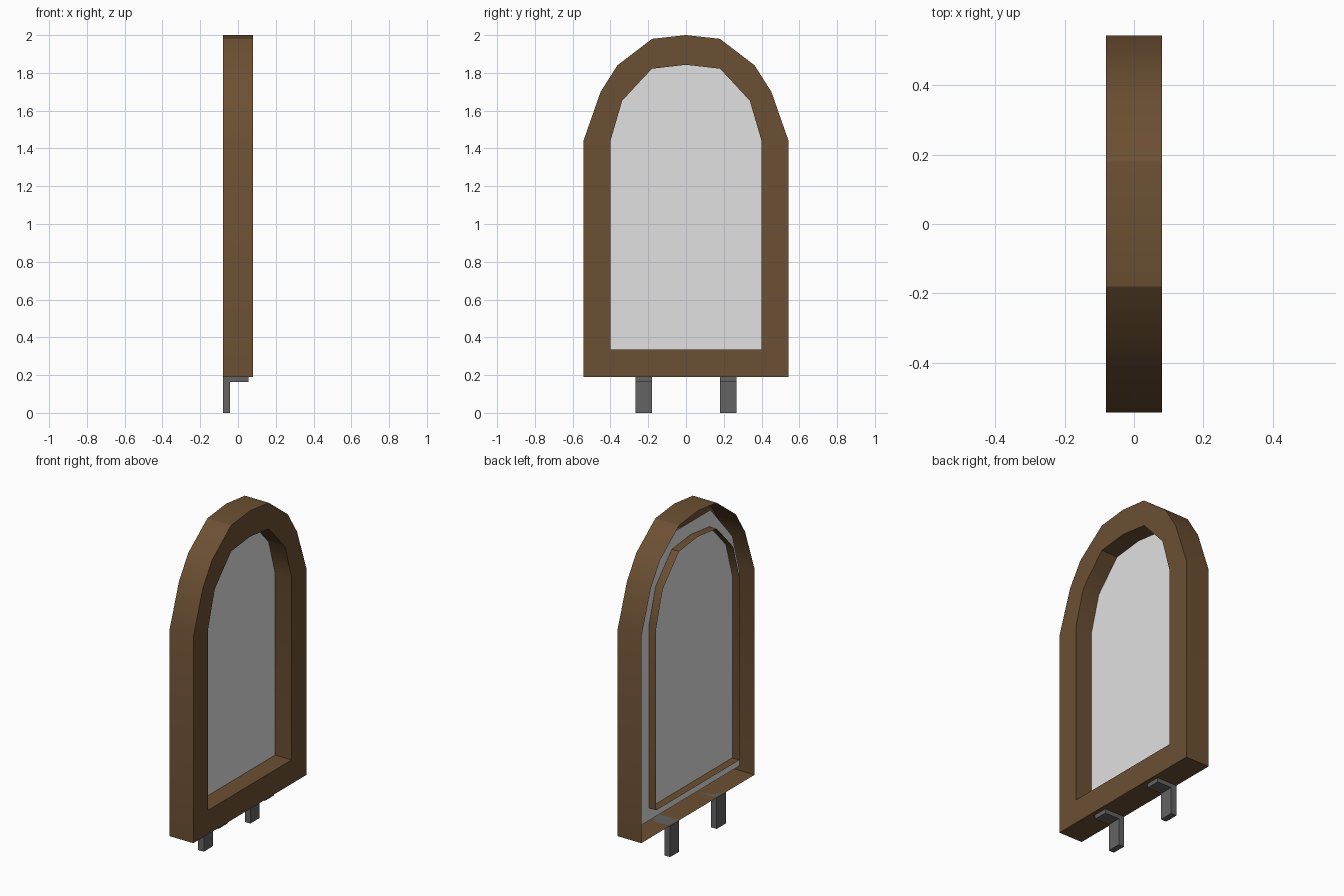
import bpy, bmesh, math

if "Cube" in bpy.data.objects:
    bpy.data.objects.remove(bpy.data.objects["Cube"])


def material(name, rgb):
    m = bpy.data.materials.new(name)
    m.diffuse_color = (*rgb, 1)
    m.use_nodes = True
    m.node_tree.nodes["Principled BSDF"].inputs["Base Color"].default_value = m.diffuse_color
    return m


wood = material("brown_wood", (0.15, 0.08, 0.033))
silver = material("mirror_grey", (0.75, 0.75, 0.75))
metal = material("dark_metal", (0.125, 0.125, 0.125))


def finish(name, bm, mat, smooth=False):
    me = bpy.data.meshes.new(name)
    bm.to_mesh(me)
    bm.free()
    me.materials.append(mat)
    ob = bpy.data.objects.new(name, me)
    bpy.context.collection.objects.link(ob)
    if smooth:
        bpy.context.view_layer.objects.active = ob
        ob.select_set(True)
        bpy.ops.object.shade_smooth_by_angle(angle=math.radians(30))
        ob.select_set(False)
    return ob


def mirrored(half):
    """Closed arch loop (counter-clockwise seen from +x) from a half listed top to bottom."""
    left = [(-y, z) for y, z in half if y > 0]
    return left + half[::-1]


def box(name, lo, hi, mat):
    bm = bmesh.new()
    bmesh.ops.create_cube(bm, size=1)
    for v in bm.verts:
        v.co = [(a + b) / 2 + c * (b - a) for a, b, c in zip(lo, hi, v.co)]
    return finish(name, bm, mat)


FRONT, BACK, PANE = 0.08, -0.08, -0.031
outer = mirrored([(0, 2.0), (0.18, 1.98), (0.363, 1.84), (0.452, 1.70), (0.543, 1.44), (0.543, 0.19)])
inner = mirrored([(0, 1.843), (0.18, 1.822), (0.26, 1.737), (0.338, 1.652), (0.40, 1.44), (0.40, 0.335)])

# Arched frame: outer wall, front ring and inner wall, left open at the back
bm = bmesh.new()
rows = [[bm.verts.new((x, y, z)) for y, z in loop]
        for loop, x in ((outer, BACK), (outer, FRONT), (inner, FRONT), (inner, BACK))]
n = len(outer)
for a, b in zip(rows, rows[1:]):
    for i in range(n):
        j = (i + 1) % n
        bm.faces.new((a[i], a[j], b[j], b[i]))
finish("arched_frame", bm, wood, smooth=True)

# Mirror pane, reaching halfway under the frame
pane = mirrored([(0.19, 1.92), (0.40, 1.68), (0.47, 1.44), (0.47, 0.26)])
bm = bmesh.new()
bm.faces.new([bm.verts.new((PANE, y, z)) for y, z in pane])
finish("mirror_pane", bm, silver)

# Angle brackets under the frame
for side, s in (("left", -1), ("right", 1)):
    y0, y1 = sorted((s * 0.18, s * 0.267))
    box(side + "_bracket_leg", (-0.08, y0, 0), (-0.043, y1, 0.19), metal)
    box(side + "_bracket_plate", (-0.043, y0, 0.164), (0.055, y1, 0.19), metal)
